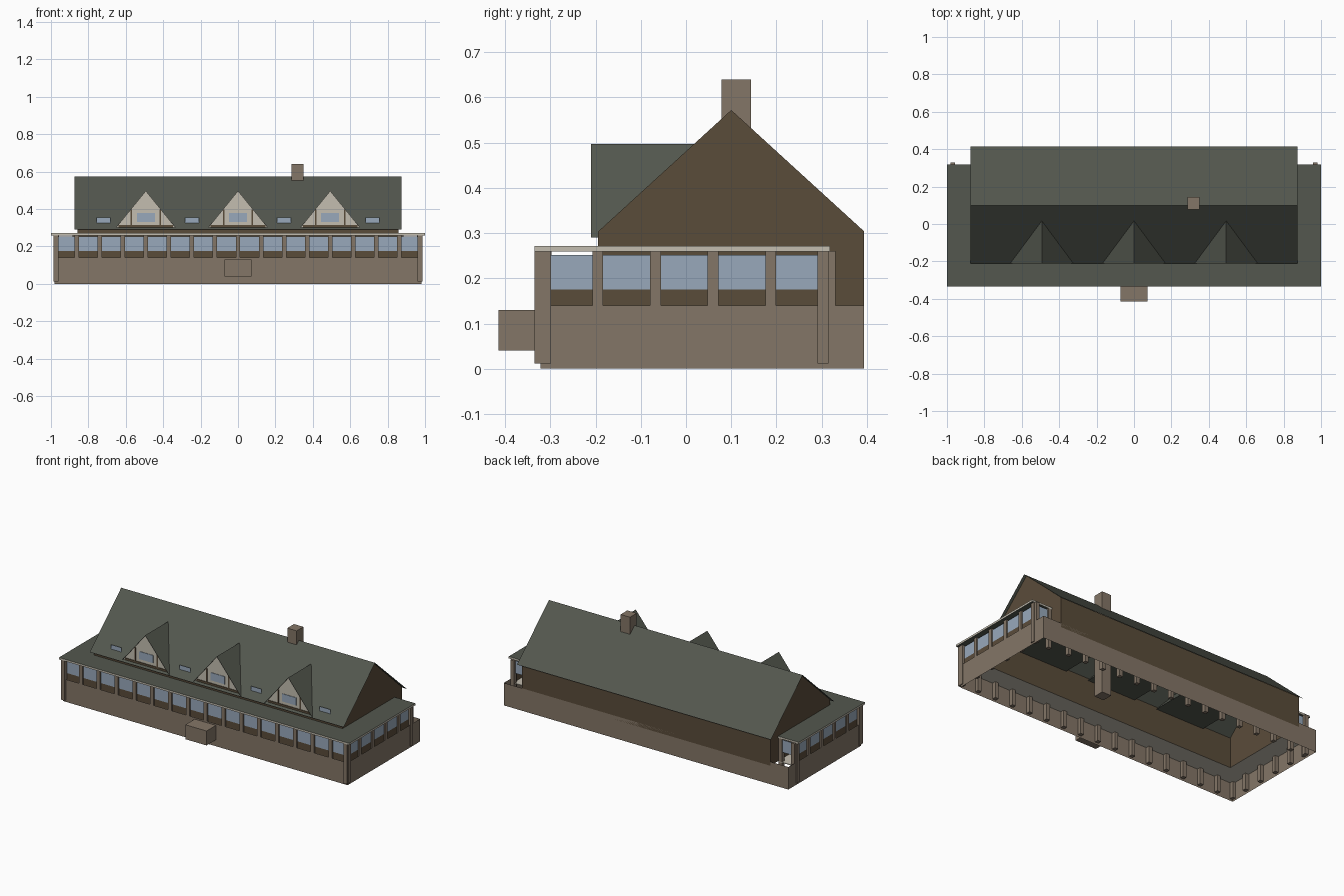
import bpy, math

if "Cube" in bpy.data.objects:
    bpy.data.objects.remove(bpy.data.objects["Cube"], do_unlink=True)


def material(name, rgb):
    lin = [((c / 255 + 0.055) / 1.055) ** 2.4 for c in rgb]
    m = bpy.data.materials.new(name)
    m.use_nodes = True
    m.diffuse_color = (*lin, 1)
    b = m.node_tree.nodes["Principled BSDF"]
    b.inputs["Base Color"].default_value = (*lin, 1)
    b.inputs["Roughness"].default_value = 0.9
    return m


ROOF = material("grey_green_roof", (83, 87, 78))
TAN = material("tan_timber", (132, 118, 103))
BROWN = material("dark_brown_wall", (90, 76, 58))
CREAM = material("cream_trim", (196, 190, 176))
GLASS = material("blue_glass", (152, 169, 187))


def mesh(name, verts, faces, *mats):
    me = bpy.data.meshes.new(name)
    me.from_pydata(verts, [], faces)
    for m in mats:
        me.materials.append(m)
    ob = bpy.data.objects.new(name, me)
    bpy.context.collection.objects.link(ob)
    return ob


def box(name, x0, x1, y0, y1, z0, z1, *mats):
    v = [(x, y, z) for x in (x0, x1) for y in (y0, y1) for z in (z0, z1)]
    f = [(0, 1, 3, 2), (4, 6, 7, 5), (0, 4, 5, 1), (2, 3, 7, 6), (0, 2, 6, 4), (1, 5, 7, 3)]
    return mesh(name, v, f, *mats)


def ring(name, x, y0, y1, z0, z1, mat):
    """Open band of four upright walls."""
    c = [(-x, y0), (x, y0), (x, y1), (-x, y1)]
    v = [(a, b, z) for z in (z0, z1) for a, b in c]
    f = [(i, (i + 1) % 4, (i + 1) % 4 + 4, i + 4) for i in range(4)]
    return mesh(name, v, f, mat)


RIDGE_Y, RIDGE_Z, EAVE_Z = 0.1, 0.573, 0.29
EAVE_F, EAVE_B, ROOF_X = -0.21, 0.414, 0.875
WALL_X, WALL_F, WALL_B = 0.857, -0.195, 0.393
SLOPE = (RIDGE_Z - EAVE_Z) / (RIDGE_Y - EAVE_F)
PORCH_X, PORCH_F = 0.981, -0.322


def roof_z(y):
    return RIDGE_Z - SLOPE * abs(y - RIDGE_Y)


# Main hall walls with gables, open underneath
profile = [(WALL_F, 0.115), (WALL_F, roof_z(WALL_F) - 0.001), (RIDGE_Y, RIDGE_Z - 0.001),
           (WALL_B, roof_z(WALL_B) - 0.001), (WALL_B, 0.115)]
verts = [(x, y, z) for x in (-WALL_X, WALL_X) for y, z in profile]
mesh("hall_walls", verts, [(0, 1, 2, 3, 4), (9, 8, 7, 6, 5), (0, 5, 6, 1), (3, 8, 9, 4)], BROWN)

# Main pitched roof
verts = [(x, y, z) for x in (-ROOF_X, ROOF_X)
         for y, z in ((EAVE_F, EAVE_Z), (RIDGE_Y, RIDGE_Z), (EAVE_B, EAVE_Z))]
mesh("main_roof", verts, [(0, 3, 4, 1), (1, 4, 5, 2)], ROOF)

# Chimney
box("chimney", 0.285, 0.35, 0.078, 0.144, 0, 0.64, TAN)

# Dormers: prisms running back under the main roof, open at the front
APEX, HALF = 0.497, 0.168
face_y = -0.197
for n, cx in enumerate((-0.493, 0, 0.493)):
    tag = f"_{n + 1}"
    verts = [(cx + a, y, z) for y in (EAVE_F, RIDGE_Y)
             for a, z in ((-HALF, EAVE_Z), (0, APEX), (HALF, EAVE_Z))]
    mesh("dormer_roof" + tag, verts, [(0, 1, 4, 3), (1, 2, 5, 4), (0, 3, 5, 2), (3, 4, 5)], ROOF)
    mesh("dormer_front" + tag,
         [(cx - HALF, face_y, EAVE_Z), (cx + HALF, face_y, EAVE_Z), (cx, face_y, APEX)],
         [(0, 1, 2)], CREAM)
    box("dormer_sill" + tag, cx - 0.146, cx + 0.146, face_y - 0.004, face_y, 0.302, 0.314, BROWN)
    box("dormer_window" + tag, cx - 0.048, cx + 0.048, face_y - 0.003, face_y, 0.332, 0.38, GLASS)
    for s in (-1, 1):
        px = cx + s * 0.077
        box("dormer_post" + tag, px - 0.004, px + 0.004, face_y - 0.004, face_y, 0.305, 0.397, BROWN)

# Skylights standing upright on the front slope
for n, cx in enumerate((-0.72, -0.246, 0.246, 0.72)):
    y = RIDGE_Y - (RIDGE_Z - 0.326) / SLOPE
    mesh(f"skylight_{n + 1}",
         [(cx + a, y, z) for a, z in ((-0.037, 0.326), (0.037, 0.326), (0.037, 0.354), (-0.037, 0.354))],
         [(0, 1, 2, 3)], GLASS)

# Low outer wall and entrance box
ring("low_wall", PORCH_X, PORCH_F, WALL_B, 0, 0.14, TAN)
box("entrance_box", -0.073, 0.073, -0.414, PORCH_F, 0.04, 0.13, TAN)


# U-shaped porch layers around the hall
def porch_layer(name, ox, fy, by, z0, z1, *mats):
    outline = [(-ox, fy), (ox, fy), (ox, by), (WALL_X, by), (WALL_X, WALL_F),
               (-WALL_X, WALL_F), (-WALL_X, by), (-ox, by)]
    v = [(x, y, z) for z in (z0, z1) for x, y in outline]
    n = len(outline)
    caps = [(0, 1, 4, 5), (1, 2, 3, 4), (0, 5, 6, 7)]
    f = [tuple(reversed(c)) for c in caps] + [tuple(i + n for i in c) for c in caps]
    # rim on the outer edges only
    f += [(i, (i + 1) % n, (i + 1) % n + n, i + n) for i in (0, 1, 2, 6, 7)]
    ob = mesh(name, v, f, *mats)
    for p in ob.data.polygons:
        p.material_index = int(abs(p.normal.z) < 0.5) if len(mats) > 1 else 0


porch_layer("porch_roof", 1.0, -0.335, 0.318, 0.259, 0.271, ROOF, CREAM)
porch_layer("porch_floor", PORCH_X - 0.002, PORCH_F + 0.002, 0.318, 0.112, 0.116, CREAM)


# Porch posts
def post(name, x, y, r=0.012):
    box(name, x - r, x + r, y - r, y + r, 0.012, 0.26, TAN)


PITCH, ROW_F, ROW_B, ROW_X = 0.123, -0.309, 0.318, 0.97
for i in range(-7, 8):
    post("front_post", i * PITCH, ROW_F)
    if abs(i) < 7:
        post("back_post", i * PITCH, ROW_B)
side_y = [-0.3225 + k * 0.1275 for k in range(6)]
for s in (-1, 1):
    for y in side_y[1:5]:
        post("side_post", s * (ROW_X - 0.002), y)
    post("corner_post", s * 0.973, -0.3225, 0.0125)
    post("corner_side_post", s * 0.974, -0.3105, 0.0125)
    post("rear_corner_post", s * 0.974, 0.303, 0.0125)
    post("rear_end_post", s * 0.968, ROW_B)
    post("rear_inner_post", s * 0.872, 0.306)


# Porch windows with a brown apron below, hung between the posts
def window(name, x0, x1, y0, y1):
    box(name, x0, x1, y0, y1, 0.175, 0.252, GLASS)
    box(name + "_apron", x0, x1, y0, y1, 0.116, 0.175, BROWN)


for i in range(-8, 8):
    a, b = i * PITCH, (i + 1) * PITCH
    window("front_window", max(a + 0.012, -0.963), min(b - 0.012, 0.963), ROW_F - 0.002, ROW_F + 0.002)
for s in (-1, 1):
    for a, b in zip(side_y, side_y[1:]):
        window("side_window", s * ROW_X - 0.002, s * ROW_X + 0.002, a + 0.012, b - 0.012)
    x0, x1 = sorted((s * 0.884, s * 0.956))
    box("rear_window", x0, x1, 0.308, 0.312, 0.175, 0.252, GLASS)
